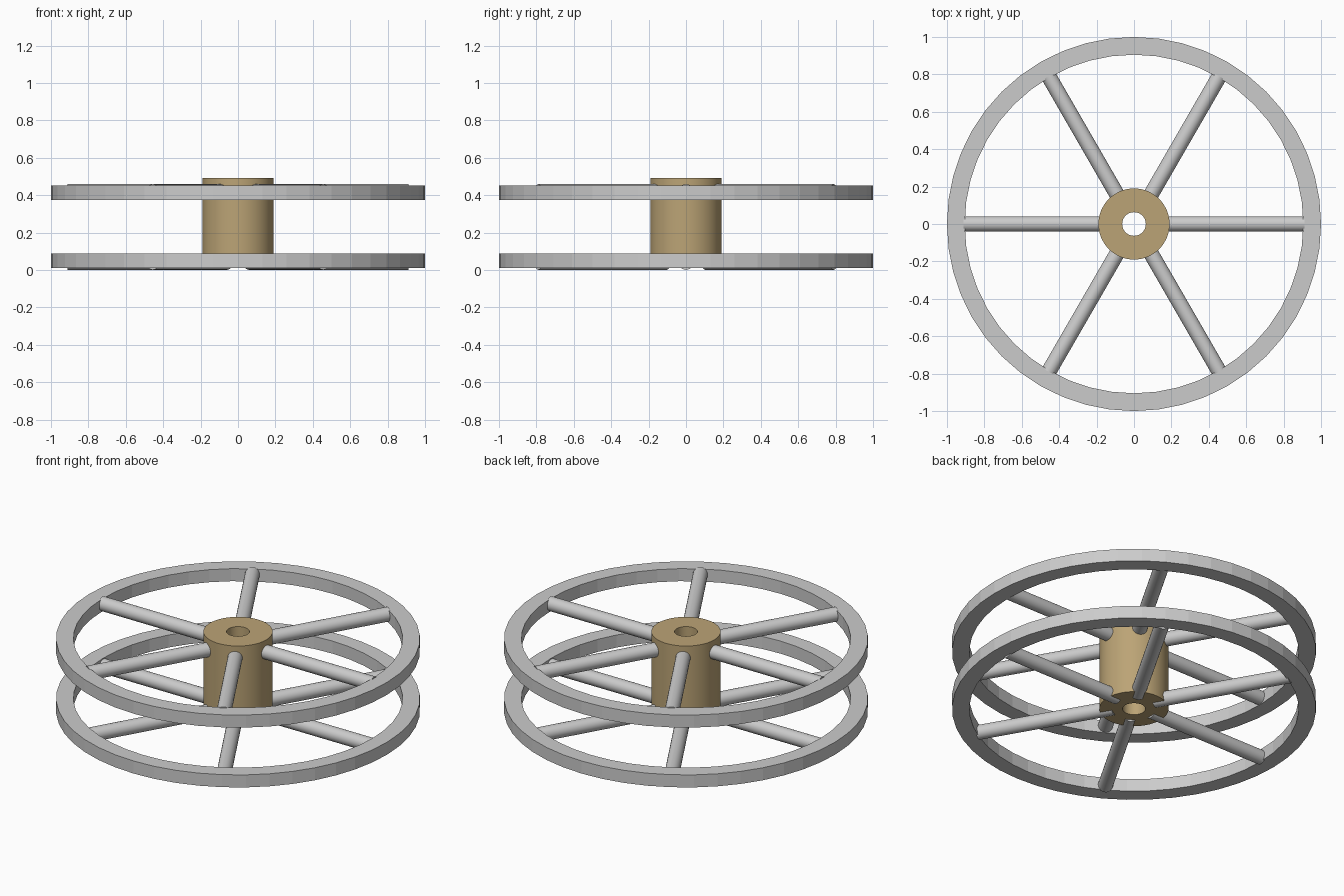
import bpy, bmesh
from math import pi, cos, sin, radians
from mathutils import Matrix

if "Cube" in bpy.data.objects:
    bpy.data.objects.remove(bpy.data.objects["Cube"])


def finish(name, bm, smooth=False, mat=None):
    bmesh.ops.recalc_face_normals(bm, faces=bm.faces)
    me = bpy.data.meshes.new(name)
    bm.to_mesh(me)
    bm.free()
    ob = bpy.data.objects.new(name, me)
    bpy.context.collection.objects.link(ob)
    if mat:
        me.materials.append(mat)
    if smooth:
        bpy.ops.object.select_all(action='DESELECT')
        ob.select_set(True)
        bpy.context.view_layer.objects.active = ob
        bpy.ops.object.shade_smooth_by_angle(angle=radians(35))
    return ob


def tube(name, r_in, r_out, z0, z1, sides, **kw):
    """Ring with a rectangular cross-section around z."""
    bm = bmesh.new()
    profile = [(r_in, z0), (r_out, z0), (r_out, z1), (r_in, z1)]
    rings = [[bm.verts.new((r * cos(a), r * sin(a), z)) for r, z in profile]
             for a in (2 * pi * i / sides for i in range(sides))]
    for i in range(sides):
        a, b = rings[i], rings[(i + 1) % sides]
        for j in range(4):
            k = (j + 1) % 4
            bm.faces.new((a[j], b[j], b[k], a[k]))
    return finish(name, bm, **kw)


def spoke(name, angle, z, r0=0.12, r1=0.912, radius=0.041):
    """Round bar running outward from the hub into the rim."""
    bm = bmesh.new()
    m = (Matrix.Rotation(angle, 4, 'Z')
         @ Matrix.Translation(((r0 + r1) / 2, 0, z))
         @ Matrix.Rotation(pi / 2, 4, 'Y'))
    bmesh.ops.create_cone(bm, cap_ends=True, segments=24, radius1=radius,
                          radius2=radius, depth=r1 - r0, matrix=m)
    return finish(name, bm, smooth=True)


tan = bpy.data.materials.new("hub_tan")
tan.diffuse_color = (0.50, 0.37, 0.18, 1)
tan.use_nodes = True
tan.node_tree.nodes["Principled BSDF"].inputs["Base Color"].default_value = tan.diffuse_color

# Hub with a bore through it
tube("hub", 0.063, 0.19, 0.012, 0.492, 64, smooth=True, mat=tan)

# Two rims, each with six spokes set slightly towards the outside
for level, rim_z, spoke_z in (("lower", 0.012, 0.042), ("upper", 0.375, 0.418)):
    tube(level + "_rim", 0.905, 1.0, rim_z, rim_z + 0.076, 48)
    for i in range(6):
        spoke(f"{level}_spoke_{i + 1}", i * pi / 3, spoke_z)
